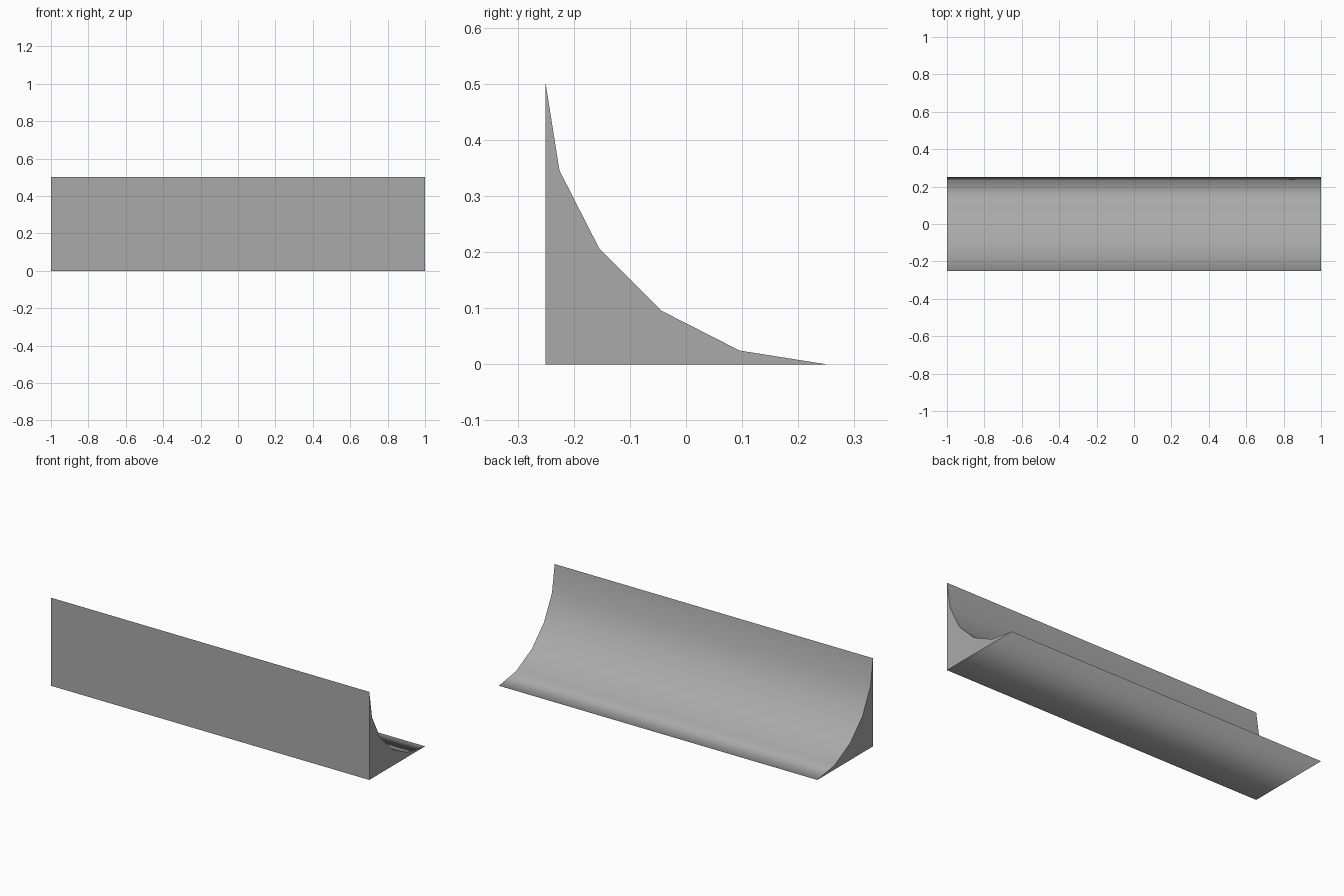
import bpy
import bmesh
from math import cos, sin, pi

default = bpy.data.objects.get("Cube")
if default:
    bpy.data.objects.remove(default, do_unlink=True)

LENGTH, SIZE, SEGMENTS = 2.0, 0.5, 5
HALF = SIZE / 2

# Grey material
grey = bpy.data.materials.new("plain grey")
grey.use_nodes = True
colour = (0.4, 0.4, 0.4, 1.0)
grey.diffuse_color = colour
grey.node_tree.nodes["Principled BSDF"].inputs["Base Color"].default_value = colour

# Cove profile: back corner, then a concave quarter circle from top to toe
angles = [i * pi / 2 / SEGMENTS for i in range(SEGMENTS + 1)]
profile = [(-HALF, 0.0)]
profile += [(HALF - SIZE * cos(a), SIZE - SIZE * sin(a)) for a in angles]

# Extrude the profile along the length
bm = bmesh.new()
end_cap = bm.faces.new([bm.verts.new((-LENGTH / 2, y, z)) for y, z in profile])
extruded = bmesh.ops.extrude_face_region(bm, geom=[end_cap], use_keep_orig=True)
moved = [g for g in extruded["geom"] if isinstance(g, bmesh.types.BMVert)]
bmesh.ops.translate(bm, verts=moved, vec=(LENGTH, 0, 0))
bmesh.ops.recalc_face_normals(bm, faces=bm.faces)

# Smooth the cove and the base together; keep the end caps and flat front crisp
for face in bm.faces:
    face.smooth = abs(face.normal.x) < 0.5 and face.normal.y > -0.5
for edge in bm.edges:
    edge.smooth = all(face.smooth for face in edge.link_faces)

mesh = bpy.data.meshes.new("cove_moulding")
bm.to_mesh(mesh)
bm.free()
mesh.materials.append(grey)
moulding = bpy.data.objects.new("cove_moulding", mesh)
bpy.context.collection.objects.link(moulding)
